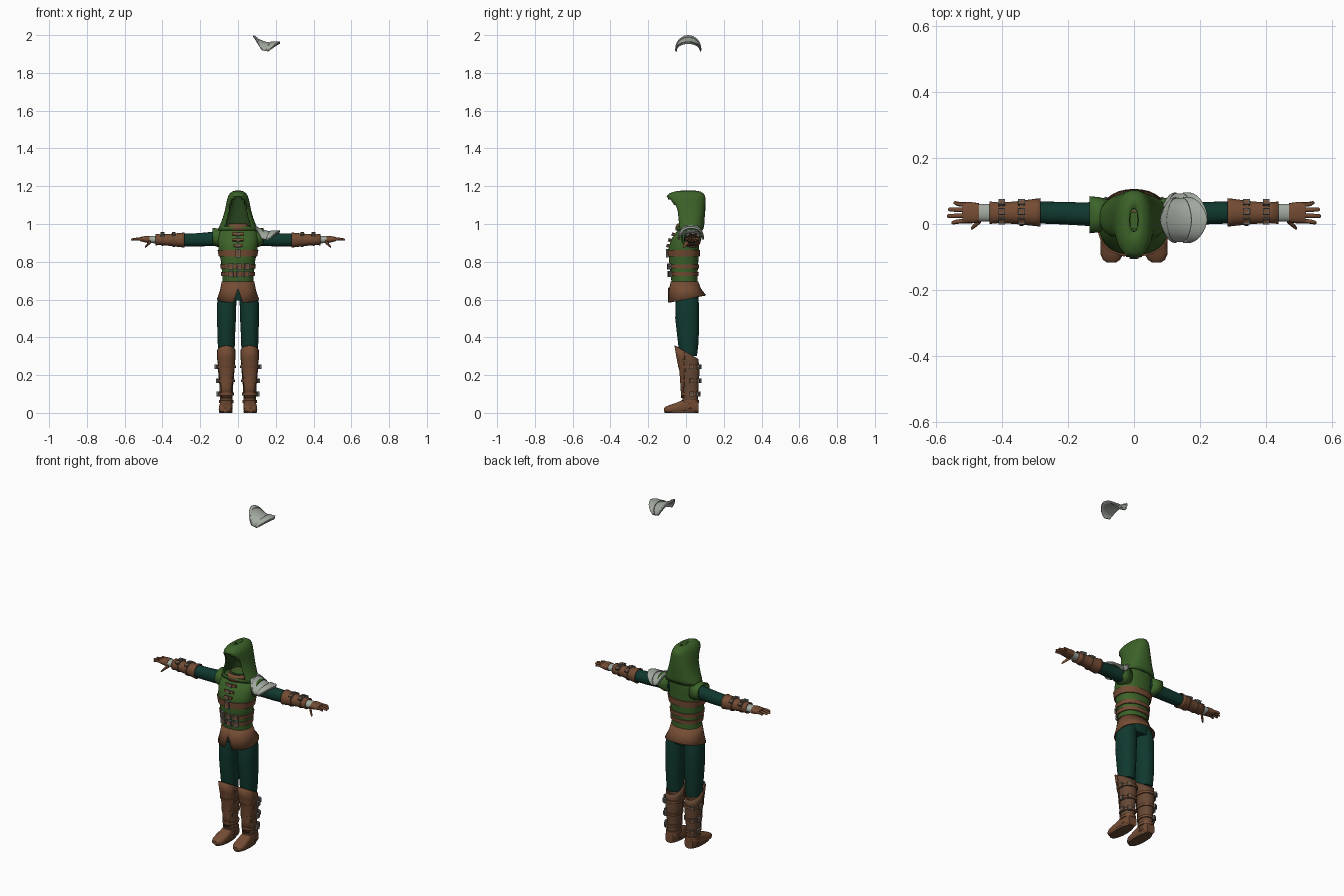
import bpy, bmesh, math
from mathutils import Vector, Euler

if "Cube" in bpy.data.objects:
    bpy.data.objects.remove(bpy.data.objects["Cube"])


def material(name, r, g, b):
    m = bpy.data.materials.new(name)
    m.use_nodes = True
    m.diffuse_color = (r, g, b, 1)
    m.node_tree.nodes["Principled BSDF"].inputs["Base Color"].default_value = (r, g, b, 1)
    return m


green = material("hood green", .045, .125, .022)
dark_green = material("hood lining green", .02, .055, .012)
teal = material("dark teal cloth", .005, .04, .028)
leather = material("leather brown", .175, .072, .034)
boot_brown = material("boot brown", .135, .065, .034)
plate = material("pale plate grey", .36, .40, .35)
metal = material("buckle metal", .13, .14, .13)
parts = []


def finish(name, bm, mats, thick=0, offset=-1, inner=0):
    bmesh.ops.recalc_face_normals(bm, faces=bm.faces)
    me = bpy.data.meshes.new(name)
    bm.to_mesh(me)
    bm.free()
    for m in mats:
        me.materials.append(m)
    ob = bpy.data.objects.new(name, me)
    bpy.context.collection.objects.link(ob)
    if thick:
        mod = ob.modifiers.new("thickness", "SOLIDIFY")
        mod.thickness, mod.offset, mod.material_offset = thick, offset, inner
    parts.append(ob)
    return ob


def place(axis, a, p, q):
    return {"z": (p, q, a), "x": (a, p, q), "y": (p, a, q)}[axis]


def point(ring, t, power=2.0):
    """Point on a ring (position, centre 1, centre 2, radius 1, radius 2); t = 0 is the front."""
    a, c1, c2, r1, r2 = ring
    s, c = math.sin(t), -math.cos(t)
    f = lambda v: math.copysign(abs(v) ** (2 / power), v)
    return a, c1 + r1 * f(s), c2 + r2 * f(c)


def loft(name, rings, mats, axis="z", s=1, n=32, power=2.2, caps=True, keep=None, shape=None, **kw):
    """Skin a stack of rings. keep(angle, row) filters faces, shape(co, column, row) bends points."""
    bm = bmesh.new()
    rows = []
    for j, ring in enumerate(rings):
        row = []
        for i in range(n):
            co = Vector(place(axis, *point(ring, 2 * math.pi * i / n, power)))
            if shape:
                shape(co, i, j)
            co.x *= s
            row.append(bm.verts.new(co))
        rows.append(row)
    for j in range(len(rows) - 1):
        for i in range(n):
            ang = abs((i + .5) / n * 360 - 360 * (i >= n // 2))
            if keep is None or keep(ang, j):
                k = (i + 1) % n
                bm.faces.new((rows[j][i], rows[j][k], rows[j + 1][k], rows[j + 1][i]))
    if caps:
        bm.faces.new(rows[0])
        bm.faces.new(rows[-1])
    bmesh.ops.delete(bm, geom=[v for v in bm.verts if not v.link_faces], context="VERTS")
    return finish(name, bm, mats, **kw)


def section(rings, a):
    rings = sorted(rings)
    for lo, hi in zip(rings, rings[1:]):
        if lo[0] <= a <= hi[0]:
            k = (a - lo[0]) / (hi[0] - lo[0])
            return tuple(u + (v - u) * k for u, v in zip(lo, hi))


def band(name, rings, a, h, mat, grow=.006, **kw):
    """Strap that hugs a lofted form."""
    out = []
    for da, g in ((-h / 2, -.004), (-h / 2, grow), (h / 2, grow), (h / 2, -.004)):
        r = section(rings, a + da)
        out.append((r[0], r[1], r[2], r[3] + g, r[4] + g))
    return loft(name, out, [mat], caps=False, **kw)


def box(name, loc, size, mats, rot=(0, 0, 0), inset=0):
    bm = bmesh.new()
    bmesh.ops.create_cube(bm, size=1)
    for v in bm.verts:
        v.co = Vector(v.co[k] * size[k] for k in range(3))
    if inset:
        front = [f for f in bm.faces if f.normal.y < -.9]
        bmesh.ops.inset_region(bm, faces=front, thickness=inset, depth=-.002)
        front[0].material_index = 1
    for v in bm.verts:
        v.co = Euler(rot).to_matrix() @ v.co + Vector(loc)
    return finish(name, bm, mats)


def buckle(name, loc, w, h, rot=(0, 0, 0)):
    return box(name, loc, (w, .014, h), [metal, leather], rot, inset=min(w, h) * .25)


# Torso
torso = [(.66, 0, -.005, .085, .068), (.72, 0, -.01, .082, .07), (.80, 0, -.012, .09, .077),
         (.87, 0, -.012, .104, .081), (.92, 0, -.004, .107, .074), (.96, 0, .012, .102, .062),
         (.985, 0, .022, .075, .05), (1.0, 0, .025, .05, .042)]
loft("tunic", torso, [green], power=2.3)
for i, (z, h) in enumerate(((.845, .036), (.775, .022), (.735, .022))):
    band(f"belt_{i + 1}", torso, z, h, leather, power=2.3)
    for t in ((0,) if i == 0 else (-.4, .05, .5)):
        a, x, y = point(section(torso, z), t, 2.3)
        buckle("belt_buckle", (x, y - .008, z), .026, h + .008, (0, 0, t * .6))
for i, z in enumerate((.945, .915, .885)):
    y = point(section(torso, z), 0)[2]
    box("chest_strap", (0, y - .001, z), (.065 - i * .008, .018, .013), [leather], (-.3, 0, 0))
    buckle("chest_buckle", (0, y - .008, z), .018, .018, (-.3, 0, 0))


# Skirt with a raised notch at the front
def skirt_shape(co, i, j):
    co.z += .2 * co.y * j / 2
    if i == 0:
        co.z += (0, .025, .075)[j]


loft("skirt", [(.695, 0, -.008, .086, .073), (.65, 0, -.004, .095, .083), (.603, 0, .005, .111, .101)],
     [leather], caps=False, shape=skirt_shape, thick=.006)
loft("hips", [(.70, 0, -.005, .08, .064), (.64, 0, .004, .092, .066), (.595, 0, .006, .085, .058)], [teal])

# Hood: open at the front, peaked brow, dark lining
hood = [(.965, 0, .02, .108, .068), (.985, 0, .02, .1, .075), (1.0, 0, .02, .093, .077), (1.035, 0, .019, .08, .08),
        (1.07, 0, .018, .07, .084), (1.10, 0, .012, .064, .09), (1.13, 0, .002, .058, .101),
        (1.148, 0, -.001, .052, .102), (1.163, 0, .002, .043, .09), (1.172, 0, .008, .03, .068),
        (1.177, 0, .012, .014, .035)]
loft("hood", hood, [green, dark_green], n=40, power=2.3, caps=False,
     keep=lambda ang, j: not (1 <= j <= 6 and ang < (46 if j < 5 else 36 if j == 5 else 22)),
     thick=.008, inner=1)
box("hood_crown", (0, .012, 1.175), (.022, .05, .003), [green])
loft("neck_lining", [(.97, 0, .02, .06, .055), (1.0, 0, .02, .045, .045)], [dark_green])
loft("collar", [(.965, 0, 0, .062, .056), (.99, 0, -.004, .056, .05), (1.002, 0, -.002, .046, .042)],
     [leather], caps=False, thick=.008)

# Limbs, built once per side
arm = [(.07, .028, .925, .042, .044), (.15, .03, .92, .035, .037), (.22, .033, .916, .034, .035),
       (.30, .035, .915, .033, .033)]
bracer = [(.283, .035, .915, .043, .041), (.30, .035, .915, .041, .038), (.36, .034, .916, .034, .032),
          (.405, .034, .917, .031, .028), (.437, .034, .917, .034, .03)]
leg = [(.30, .061, .012, .042, .046), (.36, .062, .012, .045, .053), (.42, .062, .01, .047, .058),
       (.50, .061, .006, .05, .063), (.58, .06, .006, .051, .062), (.64, .052, .006, .046, .055)]
boot = [(.02, .062, .024, .034, .041), (.08, .062, .022, .033, .041), (.14, .062, .022, .036, .044),
        (.22, .062, .022, .043, .05), (.28, .062, .012, .046, .056), (.322, .062, .006, .048, .06)]
foot = [(.066, .063, .03, .026, .03), (.05, .063, .036, .033, .036), (-.01, .063, .036, .033, .036),
        (-.05, .065, .027, .036, .027), (-.09, .067, .02, .035, .02), (-.108, .068, .018, .026, .015),
        (-.116, .068, .017, .014, .009)]


def boot_shape(co, i, j):
    co.z -= .55 * co.y * max(0, j - 3) / 2


for s, side in ((1, "left"), (-1, "right")):
    loft(side + "_sleeve", arm, [teal], "x", s)
    loft(side + "_shoulder_cap", [(.07, .028, .925, .045, .05), (.105, .028, .927, .053, .05),
                                  (.134, .028, .935, .056, .043)], [green], "x", s, caps=False, thick=.006)
    loft(side + "_bracer", bracer, [leather], "x", s, caps=False, thick=.005)
    for x in (.34, .40):
        band(side + "_bracer_strap", bracer, x, .012, boot_brown, axis="x", s=s, grow=.004)
        for dy in (-.024, .004, .03):
            z = .917 + .034 * math.sqrt(1 - (dy / .04) ** 2)
            buckle(side + "_bracer_buckle", (s * x, .034 + dy, z), .02, .018, (-math.pi / 2 - dy * 20, 0, 0))
    # Glove
    loft(side + "_cuff", [(.425, .034, .917, .027, .021), (.48, .034, .918, .027, .017)], [plate], "x", s)
    loft(side + "_palm", [(.468, .034, .918, .029, .019), (.49, .034, .919, .032, .017),
                          (.518, .034, .92, .032, .011)], [leather], "x", s, n=16, power=2.8)
    for k, tip in enumerate((.552, .566, .562, .545)):
        y = .010 + k * .016
        dy = (k - 1.5) * .004
        loft(side + "_finger", [(.508, y, .92, .0075, .009), (.535, y + dy / 2, .921, .007, .007),
                                (tip - .004, y + dy, .918, .006, .006), (tip, y + dy, .917, .003, .003)],
             [leather], "x", s, n=10)
    loft(side + "_thumb", [(.462, .014, .908, .01, .012), (.474, .002, .897, .009, .01),
                           (.488, -.01, .882, .007, .007), (.493, -.014, .876, .003, .003)],
         [leather], "x", s, n=10)
    # Leg and boot
    loft(side + "_trouser_leg", leg, [teal], s=s)
    loft(side + "_boot_shaft", boot, [boot_brown], s=s, caps=False, shape=boot_shape, thick=.005)
    guard = [(z, cx, cy - .003, r1 + .003, r2 + .004) for z, cx, cy, r1, r2 in boot[1:]]
    loft(side + "_shin_guard", guard, [leather], s=s, caps=False, thick=.005,
         shape=lambda co, i, j: boot_shape(co, i, j + 1), keep=lambda ang, j: ang < 50 + 8 * j)
    loft(side + "_foot", foot, [leather], "y", s, power=2.8)
    loft(side + "_sole", [(0, .065, -.025, .034, .088), (.012, .065, -.025, .037, .091)], [boot_brown], s=s)
    band(side + "_ankle_strap", boot, .06, .016, leather, s=s)
    for z in (.10, .17, .245):
        band(side + "_boot_strap", boot, z, .014, leather, s=s, grow=.007)
        for t in (1.7, 2.6):
            a, x, y = point(section(boot, z), t, 2.2)
            x += .009 * math.sin(t)
            y -= .009 * math.cos(t)
            buckle(side + "_boot_buckle", (s * x, y, z), .022, .024, (0, 0, s * t))


# Shoulder plates: a curved saddle with a raised outer trim
def pauldron(name, yc, top):
    for label, u0, u1, lift in (("_plate", 0, 1, 0), ("_trim", .66, 1, .006), ("_inner_trim", 0, .12, .004)):
        bm = bmesh.new()
        nu, nv = 8, 24
        grid = []
        for i in range(nu + 1):
            u = u0 + (u1 - u0) * i / nu
            row = []
            for j in range(nv + 1):
                v = 2 * j / nv - 1
                pinch = abs(v) ** 1.5
                th = math.radians(92) * v
                x = (.08 + .045 * pinch) * (1 - u) + (.222 - .062 * pinch) * u
                z = top - .036 * u - .014 * math.sin(math.pi * u) * (1 - pinch)
                z -= (.07 - .028 * u) * (1 - math.cos(th))
                row.append(bm.verts.new((x, yc + (.064 + lift / 2) * math.sin(th), z + lift)))
            grid.append(row)
        for i in range(nu):
            for j in range(nv):
                bm.faces.new((grid[i][j], grid[i + 1][j], grid[i + 1][j + 1], grid[i][j + 1]))
        finish(name + label, bm, [plate], thick=.006, offset=0)


pauldron("left_shoulder_armour", .026, .994)
pauldron("floating_shoulder_armour", .012, 1.993)

# Smooth shading with crisp edges
bpy.ops.object.select_all(action="DESELECT")
for ob in parts:
    ob.select_set(True)
bpy.context.view_layer.objects.active = parts[0]
bpy.ops.object.shade_smooth_by_angle(angle=math.radians(40))
